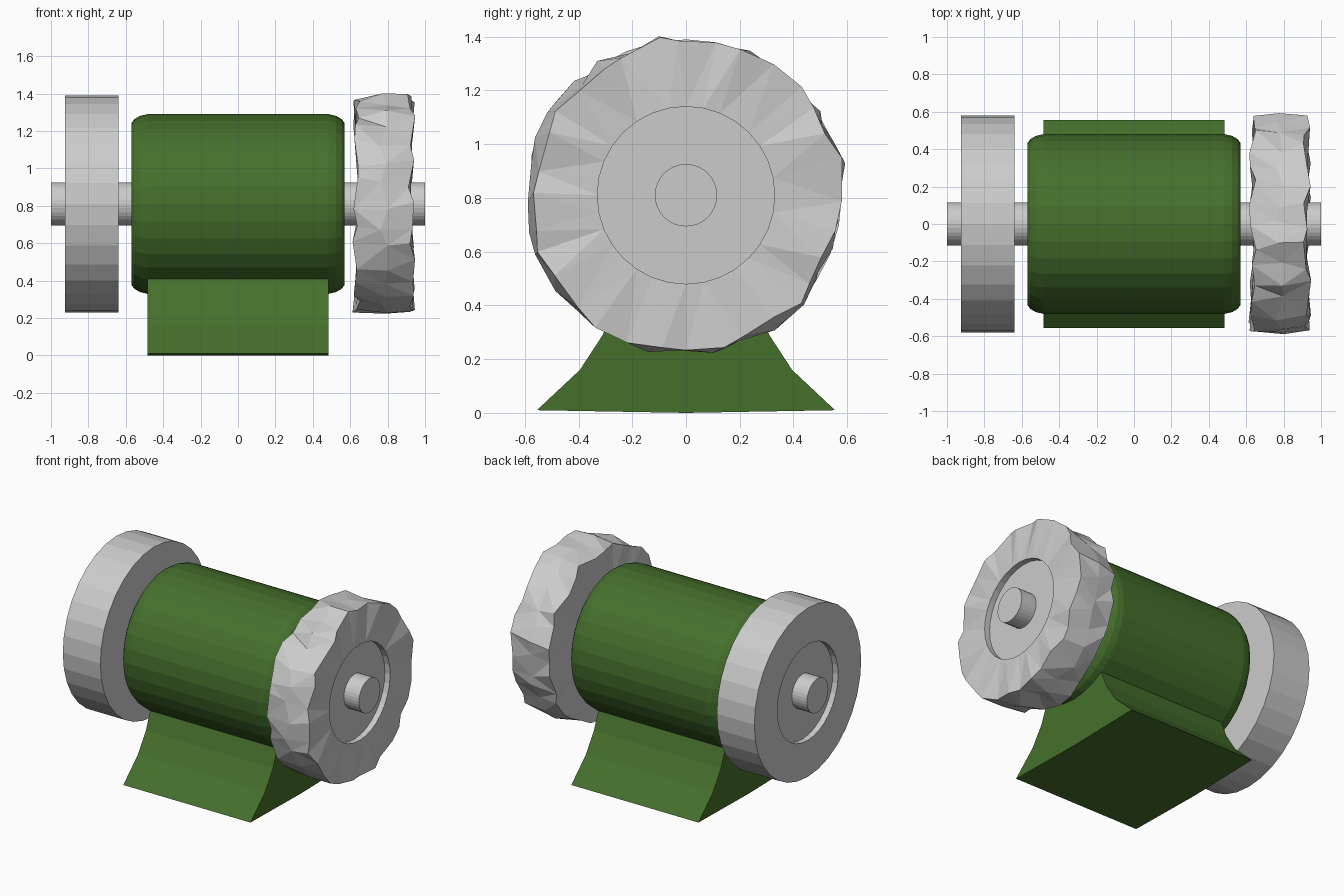
import bpy, bmesh, math, random

if "Cube" in bpy.data.objects:
    bpy.data.objects.remove(bpy.data.objects["Cube"])

random.seed(4)
AXIS_Z = 0.81
SIDES = 32

green = bpy.data.materials.new("green_paint")
green.diffuse_color = (0.06, 0.16, 0.025, 1)
green.use_nodes = True
green.node_tree.nodes["Principled BSDF"].inputs["Base Color"].default_value = green.diffuse_color


def finish(bm, name, mat=None):
    bmesh.ops.recalc_face_normals(bm, faces=bm.faces)
    mesh = bpy.data.meshes.new(name)
    bm.to_mesh(mesh)
    bm.free()
    obj = bpy.data.objects.new(name, mesh)
    bpy.context.collection.objects.link(obj)
    if mat:
        mesh.materials.append(mat)
    return obj


def lathe(name, profile, mat=None, rough=False):
    """Spin (x, radius) points round the shaft axis; rough jitters the rim."""
    bm = bmesh.new()
    rings = []
    for x, r in profile:
        ring = []
        for i in range(SIDES):
            a = 2 * math.pi * i / SIDES
            px, pr = x, r
            if rough and r > 0.5:
                px += random.uniform(-0.022, 0.022)
                pr += random.uniform(-0.025, 0.022)
                a += random.uniform(-0.05, 0.05)
            ring.append(bm.verts.new((px, pr * math.sin(a), AXIS_Z + pr * math.cos(a))))
        rings.append(ring)
    for a, b in zip(rings, rings[1:]):
        for i in range(SIDES):
            j = (i + 1) % SIDES
            bm.faces.new((a[i], a[j], b[j], b[i]))
    bm.faces.new(rings[0])
    bm.faces.new(rings[-1])
    if rough:
        bmesh.ops.triangulate(bm, faces=[f for f in bm.faces if len(f.verts) == 4])
    return finish(bm, name, mat)


# Motor housing with rounded ends
end = [(0.485, 0.48), (0.525, 0.471), (0.555, 0.453), (0.57, 0.432)]
lathe("motor_housing", [(-x, r) for x, r in reversed(end)] + end, green)

# Shaft through everything
lathe("shaft", [(-1.0, 0.116), (1.0, 0.116)])

# Smooth grinding wheel on the left, recessed outer face
lathe("grinding_wheel", [(-0.64, 0.33), (-0.64, 0.58), (-0.925, 0.58),
                         (-0.925, 0.33), (-0.885, 0.33)])

# Ragged wire wheel on the right
lathe("wire_wheel", [(0.64, 0.33), (0.632, 0.576), (0.78, 0.583), (0.928, 0.576),
                     (0.925, 0.33), (0.885, 0.33)], rough=True)

# Flared pedestal, one mirrored profile extruded along x
half = [(0.555, 0.01), (0.395, 0.16), (0.31, 0.29), (0.262, 0.41)]
outline = [(0, 0)] + half + [(-y, z) for y, z in reversed(half)]
bm = bmesh.new()
face = bm.faces.new([bm.verts.new((-0.483, y, z)) for y, z in outline])
new = bmesh.ops.extrude_face_region(bm, geom=[face], use_keep_orig=True)["geom"]
bmesh.ops.translate(bm, vec=(0.966, 0, 0),
                    verts=[v for v in new if isinstance(v, bmesh.types.BMVert)])
finish(bm, "pedestal", green)
